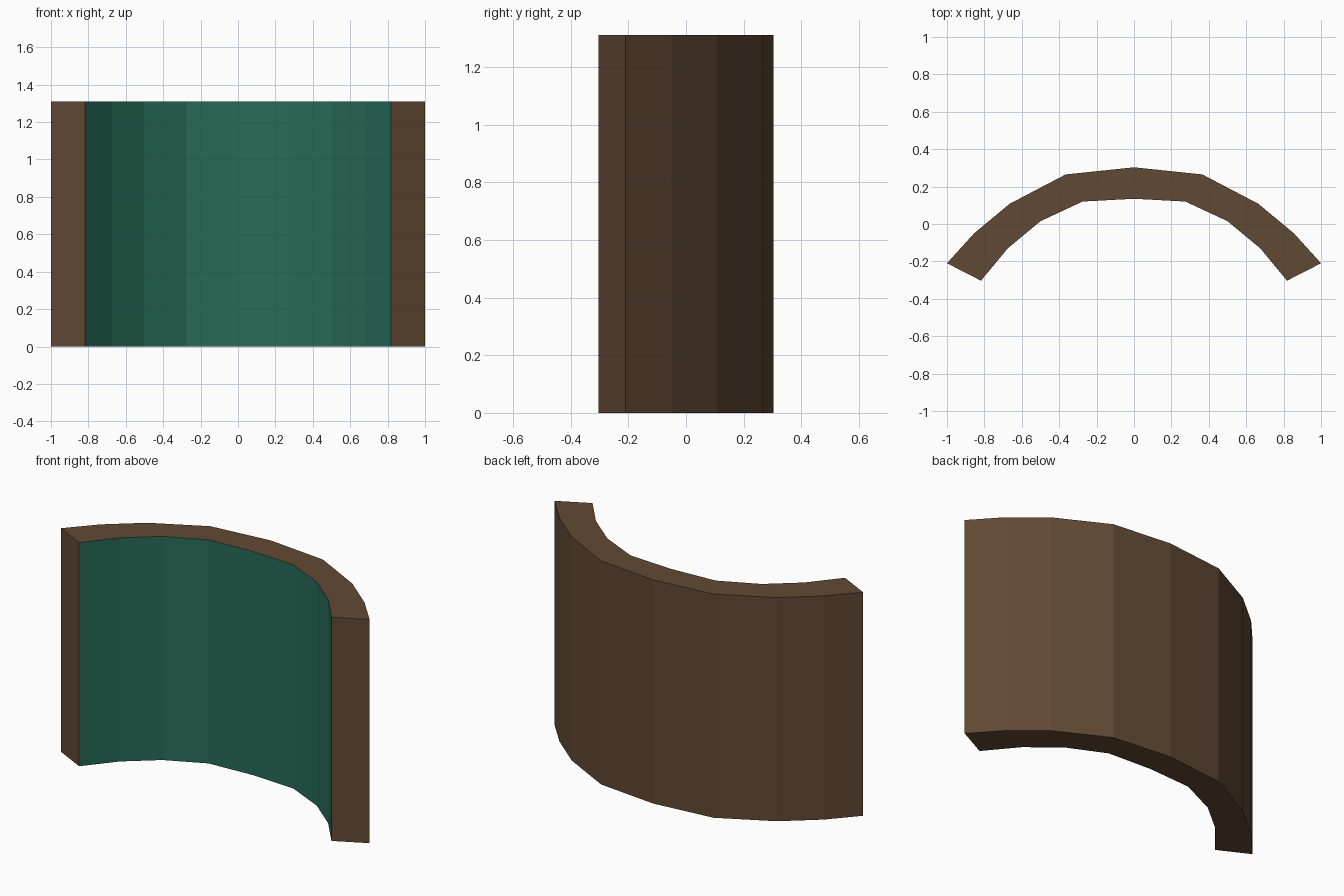
import bpy, bmesh

if "Cube" in bpy.data.objects:
    bpy.data.objects.remove(bpy.data.objects["Cube"])

HEIGHT = 1.31

def material(name, rgb):
    m = bpy.data.materials.new(name)
    m.diffuse_color = (*rgb, 1.0)
    m.use_nodes = True
    m.node_tree.nodes["Principled BSDF"].inputs["Base Color"].default_value = m.diffuse_color
    return m

# Half profiles of the curved panel, from the centre to the right end
outer = [(0, 0.303), (0.365, 0.265), (0.665, 0.108), (0.855, -0.05), (1.0, -0.21)]
inner = [(0, 0.135), (0.275, 0.12), (0.5, 0.015), (0.675, -0.13), (0.818, -0.303)]

def mirrored(half):
    return [(-x, y) for x, y in reversed(half[1:])] + half

front, back = mirrored(inner), mirrored(outer)
n = len(front)

# Curved panel: strips of quads between the inner and outer arcs
bm = bmesh.new()
def column(points, z):
    return [bm.verts.new((x, y, z)) for x, y in points]
f0, f1 = column(front, 0), column(front, HEIGHT)
b0, b1 = column(back, 0), column(back, HEIGHT)

for i in range(n - 1):
    j = i + 1
    # concave front lining is green, everything else brown
    bm.faces.new((f0[i], f0[j], f1[j], f1[i])).material_index = 1
    bm.faces.new((b0[j], b0[i], b1[i], b1[j]))
    bm.faces.new((f1[i], f1[j], b1[j], b1[i]))
    bm.faces.new((f0[j], f0[i], b0[i], b0[j]))
# End caps
bm.faces.new((f0[0], f1[0], b1[0], b0[0]))
bm.faces.new((f0[-1], b0[-1], b1[-1], f1[-1]))
bmesh.ops.recalc_face_normals(bm, faces=bm.faces[:])

mesh = bpy.data.meshes.new("curved_panel")
bm.to_mesh(mesh)
bm.free()
mesh.materials.append(material("brown wood", (0.120, 0.066, 0.033)))
mesh.materials.append(material("green lining", (0.020, 0.150, 0.095)))
bpy.context.collection.objects.link(bpy.data.objects.new("curved_panel", mesh))
